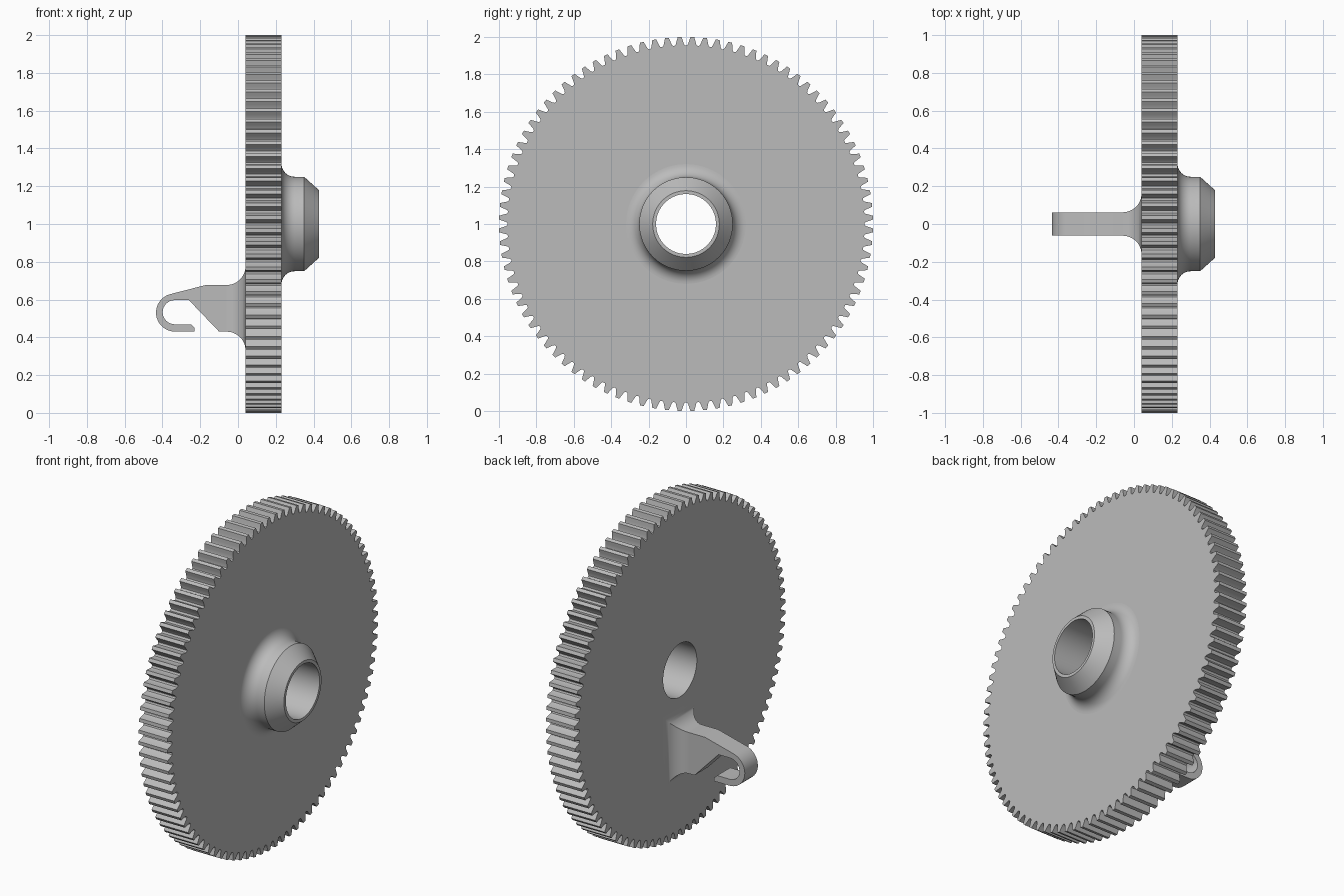
import bpy, bmesh
from math import sin, cos, pi, radians

if "Cube" in bpy.data.objects:
    bpy.data.objects.remove(bpy.data.objects["Cube"])

steel = bpy.data.materials.new("plain grey")
steel.use_nodes = True
GREY = (0.5, 0.5, 0.5, 1)
steel.diffuse_color = GREY
steel.node_tree.nodes["Principled BSDF"].inputs["Base Color"].default_value = GREY

TEETH = 92
AXIS_Z = 1.0
BACK, FRONT = 0.04, 0.23
BORE = 0.16


def finish(name, bm):
    bmesh.ops.recalc_face_normals(bm, faces=bm.faces)
    mesh = bpy.data.meshes.new(name)
    bm.to_mesh(mesh)
    bm.free()
    mesh.materials.append(steel)
    obj = bpy.data.objects.new(name, mesh)
    bpy.context.collection.objects.link(obj)
    bpy.ops.object.select_all(action="DESELECT")
    obj.select_set(True)
    bpy.context.view_layer.objects.active = obj
    bpy.ops.object.shade_smooth_by_angle(angle=radians(28))
    return obj


def arc(cx, cy, r, a0, a1, n):
    steps = [radians(a0 + (a1 - a0) * i / n) for i in range(n + 1)]
    return [(cx + r * cos(a), cy + r * sin(a)) for a in steps]


def bridge(bm, loops):
    for a, b in zip(loops, loops[1:]):
        n = len(a)
        for i in range(n):
            j = (i + 1) % n
            bm.faces.new((a[i], a[j], b[j], b[i]))


def ring(bm, x, polar):
    return [bm.verts.new((x, r * cos(a), AXIS_Z + r * sin(a))) for a, r in polar]


# Toothed wheel: one tooth repeated around the axis, with a round bore
tooth = [(-0.5, 0.954), (-0.4, 0.956), (-0.33, 0.963), (-0.24, 0.981), (-0.15, 1.0),
         (0.15, 1.0), (0.24, 0.981), (0.33, 0.963), (0.4, 0.956)]
outline = [((t + 0.5 + f) * 2 * pi / TEETH, r) for t in range(TEETH) for f, r in tooth]
bore = [(a, BORE) for a, r in outline]
bm = bmesh.new()
loops = [ring(bm, x, p) for x, p in
         ((BACK, bore), (BACK, outline), (FRONT, outline), (FRONT, bore))]
bridge(bm, loops + loops[:1])
finish("gear_wheel", bm)

# Hub: filleted collar with a chamfered end and the same bore
profile = arc(0.30, 0.32, 0.07, 180, 270, 10)
profile = [(x, r) for x, r in profile] + [(0.35, 0.25), (0.43, 0.178), (0.43, BORE), (FRONT, BORE)]
bm = bmesh.new()
SIDES = 96
bridge(bm, [ring(bm, x, [(i * 2 * pi / SIDES, r) for i in range(SIDES)]) for x, r in profile])
finish("hub", bm)

# Hook arm: side profile extruded across the width
HALF = 0.062
LOW, HIGH = 0.43, 0.677
side = [(-0.06, LOW), (-0.10, LOW), (-0.26, 0.597)]
side += arc(-0.335, 0.533, 0.064, 90, 270, 16)
side += [(-0.25, 0.469), (-0.23, 0.45), (-0.23, LOW)]
side += arc(-0.333, 0.531, 0.101, 270, 104, 20)
side += [(-0.17, HIGH), (-0.06, HIGH)]
bm = bmesh.new()
face = bm.faces.new([bm.verts.new((x, -HALF, z)) for x, z in side])
moved = bmesh.ops.extrude_face_region(bm, geom=[face])["geom"]
bmesh.ops.translate(bm, vec=(0, 2 * HALF, 0),
                    verts=[v for v in moved if isinstance(v, bmesh.types.BMVert)])
# the end against the root is open
bm.normal_update()
root_end = [f for f in bm.faces if all(abs(v.co.x + 0.06) < 1e-4 for v in f.verts)]
bmesh.ops.delete(bm, geom=root_end, context="FACES_ONLY")
finish("hook_arm", bm)

# Hook root: rectangle flaring in a concave fillet into the wheel
bm = bmesh.new()
loops = []
for x, spread in arc(-0.06, 0.10, 0.10, 270, 360, 12):
    y, lo, hi = HALF + spread, LOW - spread, HIGH + spread
    loops.append([bm.verts.new((x, sy, z)) for sy, z in ((-y, lo), (y, lo), (y, hi), (-y, hi))])
bridge(bm, loops)
finish("hook_root", bm)
